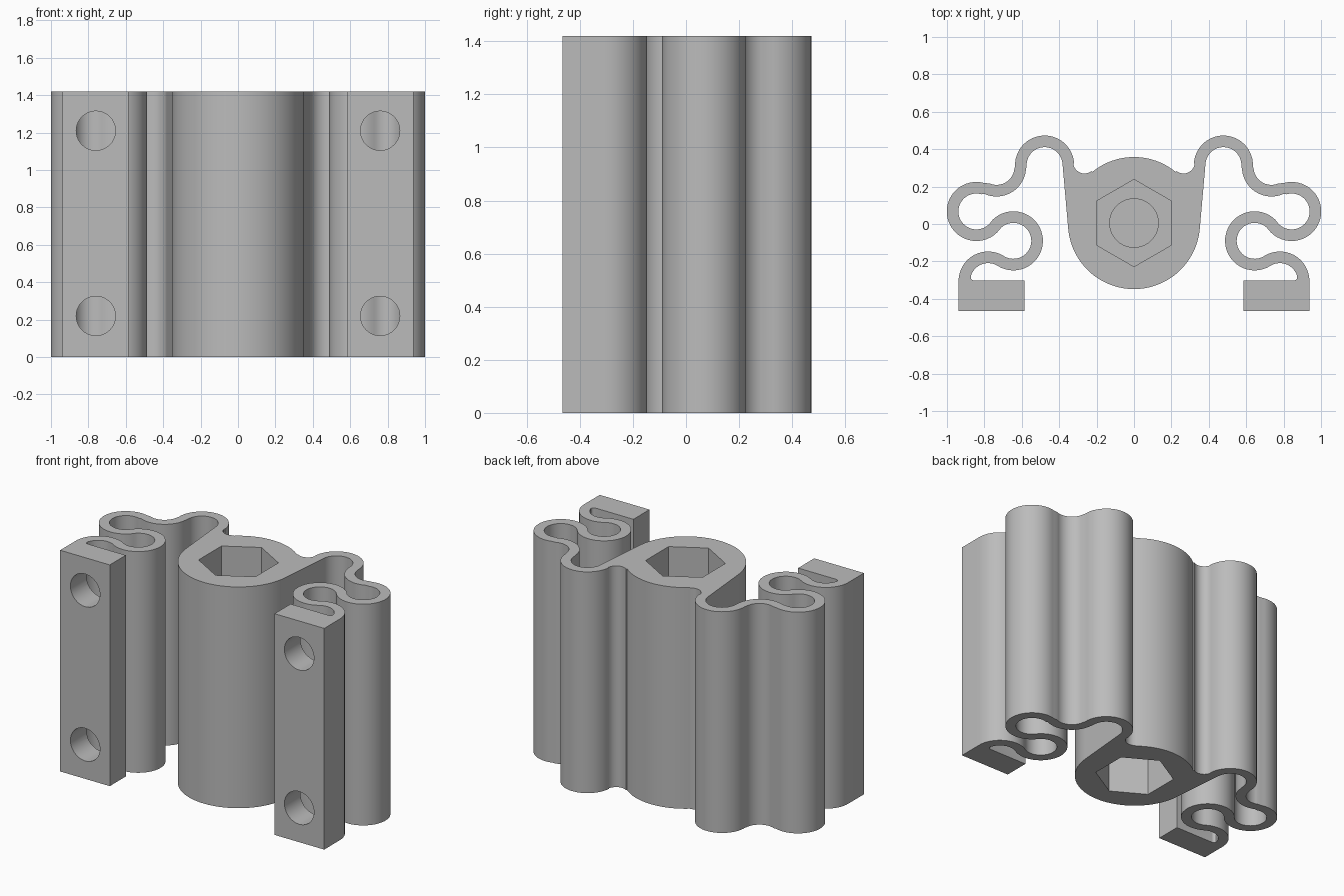
import bpy, bmesh
from math import sin, cos, pi, radians, degrees, atan2
from mathutils import Matrix, Vector

if "Cube" in bpy.data.objects:
    bpy.data.objects.remove(bpy.data.objects["Cube"])

HEIGHT = 1.42
R, T = 0.127, 0.031           # flexure centreline radius, half thickness
BODY, BODY_R = (0, 0.005), 0.353

grey = bpy.data.materials.new("plain grey")
grey.use_nodes = True
grey.diffuse_color = (0.5, 0.5, 0.5, 1)
grey.node_tree.nodes["Principled BSDF"].inputs["Base Color"].default_value = (0.5, 0.5, 0.5, 1)


def arc(center, r, a0, a1, step=7.5):
    n = max(2, round(abs(a1 - a0) / step))
    angles = [radians(a0 + (a1 - a0) * i / n) for i in range(n + 1)]
    return [(center[0] + r * cos(a), center[1] + r * sin(a)) for a in angles]


def prism(name, outline, z0, z1, matrix=Matrix()):
    bm = bmesh.new()
    base = bm.faces.new([bm.verts.new((x, y, z0)) for x, y in outline])
    top = bmesh.ops.extrude_face_region(bm, geom=[base])["geom"]
    bmesh.ops.translate(bm, vec=(0, 0, z1 - z0),
                        verts=[v for v in top if isinstance(v, bmesh.types.BMVert)])
    bmesh.ops.recalc_face_normals(bm, faces=bm.faces)
    bm.transform(matrix)
    mesh = bpy.data.meshes.new(name)
    bm.to_mesh(mesh)
    bm.free()
    mesh.materials.append(grey)
    obj = bpy.data.objects.new(name, mesh)
    bpy.context.collection.objects.link(obj)
    return obj


def ring(r, sides):
    return [(r * sin(2 * pi * i / sides), r * cos(2 * pi * i / sides)) for i in range(sides)]


# Flexure: tangent arcs that bend alternately right and left
centers = [Vector(c) for c in
           [(0.478, 0.315), (0.735, 0.305), (0.843, 0.067), (0.645, -0.09), (0.78, -0.305)]]


def heading(a, b):
    return degrees(atan2(b.y - a.y, b.x - a.x))


outside, inside = [], []
for i, c in enumerate(centers):
    start = heading(c, centers[i - 1]) if i else 177
    end = heading(c, centers[i + 1]) if i < 4 else 0
    turn = -1 if i % 2 == 0 else 1
    sweep = turn * ((turn * (end - start)) % 360)
    for side, chain in ((1, outside), (-1, inside)):
        points = arc(c, R - turn * side * T, start, start + sweep)
        chain += points if i == 0 else points[1:]

# Half outline: body crown, valley, flexure, foot, flexure back, body front
half = arc(BODY, BODY_R, 90, 50.8, 4)
half += arc((0.265, 0.33), 0.06, 231, 352, 12)
half += outside
half += [(0.938, -0.465), (0.585, -0.465), (0.585, -0.302)]
half += arc((0.855, -0.282), 0.02, -90, -10, 20)
half += inside[-2::-1]
half += arc(BODY, BODY_R, -5, -90, 4)
outline = half + [(-x, y) for x, y in half[-2:0:-1]]
bracket = prism("flexure_bracket", outline, 0, HEIGHT)

# Cutters: hexagonal pockets at both ends, blind bore, foot bolt holes
shift = Matrix.Translation((0, BODY[1], 0))
hexagon = ring(0.233, 6)
cutters = [
    prism("top_pocket_cutter", hexagon, HEIGHT - 0.4, HEIGHT + 0.1, shift),
    prism("bottom_pocket_cutter", hexagon, -0.1, 0.4, shift),
    prism("bore_cutter", ring(0.13, 40), 0.42, HEIGHT - 0.3, shift),
]
for x in (-0.76, 0.76):
    for z in (0.22, 1.21):
        place = Matrix.Translation((x, 0, z)) @ Matrix.Rotation(pi / 2, 4, "X")
        cutters.append(prism("bolt_hole_cutter", ring(0.105, 40), 0.285, 0.6, place))

bpy.context.view_layer.objects.active = bracket
for cutter in cutters:
    cutter.hide_render = True
    cut = bracket.modifiers.new("cut", "BOOLEAN")
    cut.operation, cut.solver, cut.object = "DIFFERENCE", "EXACT", cutter
    bpy.ops.object.modifier_apply(modifier=cut.name)
    bpy.data.objects.remove(cutter)

bpy.ops.object.select_all(action="DESELECT")
bracket.select_set(True)
bpy.ops.object.shade_smooth_by_angle(angle=radians(30))
